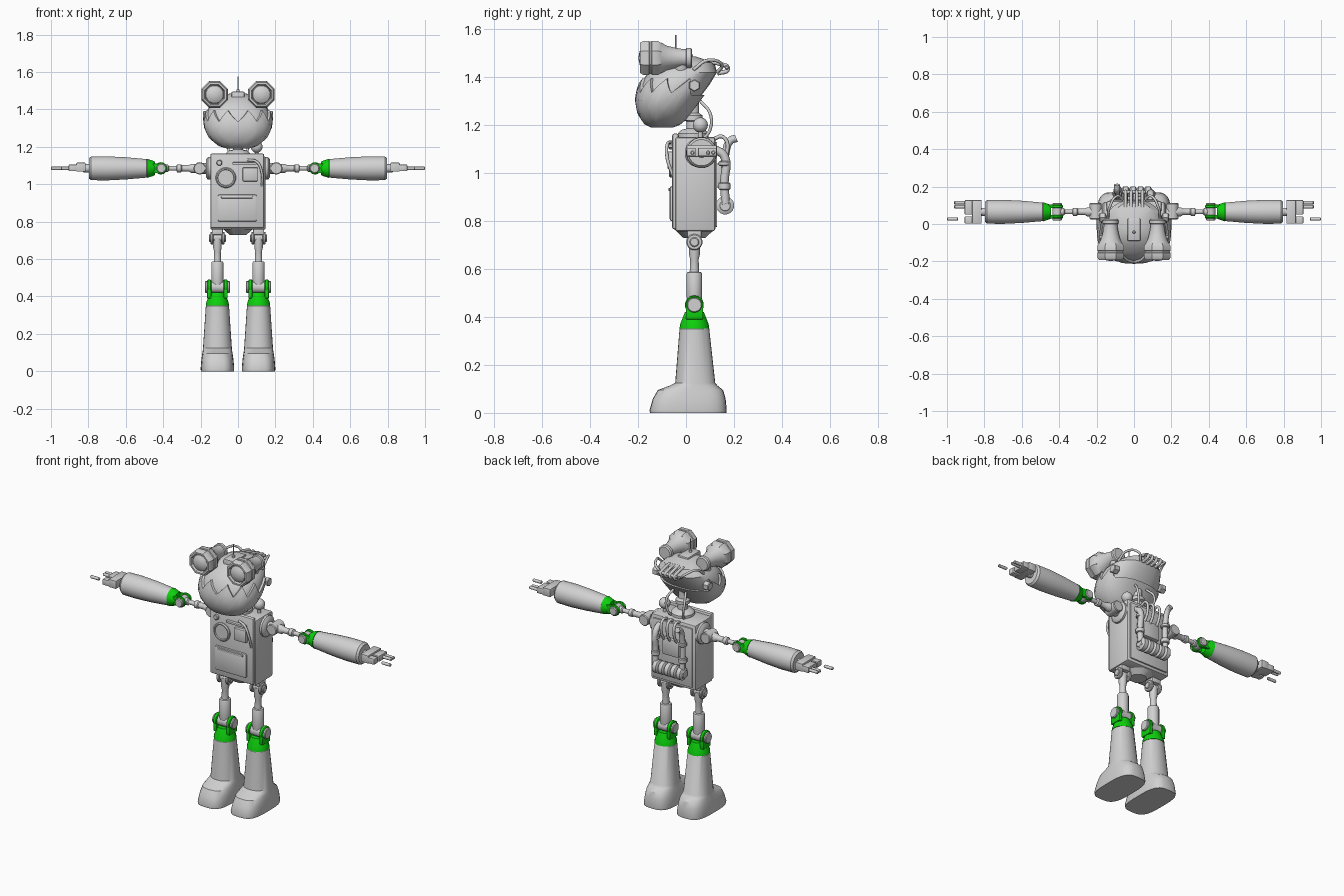
import bpy, bmesh, math
from mathutils import Vector

if "Cube" in bpy.data.objects:
    bpy.data.objects.remove(bpy.data.objects["Cube"], do_unlink=True)


def material(name, rgb):
    m = bpy.data.materials.new(name)
    m.use_nodes = True
    m.diffuse_color = (*rgb, 1)
    m.node_tree.nodes["Principled BSDF"].inputs["Base Color"].default_value = (*rgb, 1)
    return m


GREY = material("light grey", (0.64, 0.64, 0.64))
GREEN = material("bright green", (0.004, 0.64, 0.004))


def finish(name, bm, mat, angle=35):
    bmesh.ops.recalc_face_normals(bm, faces=bm.faces)
    mesh = bpy.data.meshes.new(name)
    bm.to_mesh(mesh)
    bm.free()
    mesh.materials.append(mat)
    ob = bpy.data.objects.new(name, mesh)
    bpy.context.collection.objects.link(ob)
    bpy.ops.object.select_all(action='DESELECT')
    bpy.context.view_layer.objects.active = ob
    ob.select_set(True)
    bpy.ops.object.shade_smooth_by_angle(angle=math.radians(angle))
    return ob


def loft(name, rings, mat=GREY, angle=35, caps=True):
    bm = bmesh.new()
    loops = [[bm.verts.new(p) for p in ring] for ring in rings]
    n = len(loops[0])
    for a, b in zip(loops, loops[1:]):
        for i in range(n):
            j = (i + 1) % n
            bm.faces.new((a[i], a[j], b[j], b[i]))
    if caps:
        bm.faces.new(loops[0])
        bm.faces.new(loops[-1])
    return finish(name, bm, mat, angle)


def lathe(name, origin, axis, profile, mat=GREY, seg=16):
    """Turn (radius, distance) pairs around an axis."""
    q = Vector(axis).to_track_quat('Z', 'Y')
    rings = []
    for r, t in profile:
        turn = [math.tau * (i + 0.5) / seg for i in range(seg)]
        rings.append([Vector(origin) + q @ Vector((r * math.cos(a), r * math.sin(a), t)) for a in turn])
    return loft(name, rings, mat)


def rod(name, p1, p2, r, mat=GREY, seg=14, bevel=0.004):
    d = Vector(p2) - Vector(p1)
    n = d.length
    prof = [(r - bevel, 0), (r, bevel), (r, n - bevel), (r - bevel, n)]
    return lathe(name, p1, d, prof, mat, seg)


def ball(name, p, r):
    steps = [math.pi * (i + 0.2) / 8.4 for i in range(9)]
    return lathe(name, p, (0, 0, 1), [(r * math.sin(a), -r * math.cos(a)) for a in steps])


def box(name, lo, hi, bevel=0.006, mat=GREY):
    bm = bmesh.new()
    bmesh.ops.create_cube(bm, size=1)
    lo, hi = Vector(lo), Vector(hi)
    for v in bm.verts:
        v.co = (lo + hi) / 2 + v.co * (hi - lo)
    if bevel:
        bmesh.ops.bevel(bm, geom=bm.edges[:], offset=bevel, segments=2, affect='EDGES', profile=0.5)
    return finish(name, bm, mat)


def tube(name, points, r):
    c = bpy.data.curves.new(name, 'CURVE')
    c.dimensions = '3D'
    c.bevel_depth, c.bevel_resolution, c.resolution_u = r, 2, 6
    c.use_fill_caps = True
    s = c.splines.new('BEZIER')
    s.bezier_points.add(len(points) - 1)
    for bp, p in zip(s.bezier_points, points):
        bp.co = p
        bp.handle_left_type = bp.handle_right_type = 'AUTO'
    c.materials.append(GREY)
    ob = bpy.data.objects.new(name, c)
    bpy.context.collection.objects.link(ob)


def oval(a, z, w, yf, yb, e, x=0):
    """Point on a squared oval; angle 0 is the front."""
    power = lambda v: math.copysign(abs(v) ** e, v)
    return Vector((x + w * power(math.sin(a)), (yf + yb) / 2 - (yb - yf) / 2 * power(math.cos(a)), z))


def angles(n):
    return [math.tau * i / n for i in range(n)]


# Head: heights with half width, front and back
HEAD = [(1.19, .05, -.14, -.06), (1.205, .1, -.17, -.02), (1.25, .152, -.198, .015),
        (1.31, .178, -.208, .06), (1.37, .178, -.195, .105), (1.42, .16, -.165, .135),
        (1.46, .115, -.11, .125), (1.485, .05, -.06, .05)]


def head_point(a, z, grow=0.0):
    for lo, hi in zip(HEAD, HEAD[1:]):
        if z <= hi[0]:
            break
    t = (z - lo[0]) / (hi[0] - lo[0])
    w, yf, yb = [p + (q - p) * t for p, q in zip(lo[1:], hi[1:])]
    return oval(a, z, w + grow, yf - grow, yb + grow, 0.85)


loft("head_shell", [[head_point(a, h[0], -0.006) for a in angles(24)] for h in HEAD])


def mask_top(a):
    a = abs((a + math.pi) % math.tau - math.pi)
    period = math.radians(30)
    if a > math.radians(120):
        return 1.325
    return 1.335 + 0.06 * (1 - abs((a / period) % 1 * 2 - 1))


rows = [0, .08, .22, .4, .6, .8, 1]
mask = [[head_point(a, 1.19 + (mask_top(a) - 1.19) * t, 0.006) for a in angles(72)] for t in rows]
mask.append([head_point(a, mask_top(a), -0.008) for a in angles(72)])
loft("jaw_mask", mask, caps=False)
box("brow_block", (-.035, -.09, 1.44), (.035, .03, 1.495))
rod("antenna_base", (0, -.043, 1.485), (0, -.043, 1.51), .008)
rod("antenna", (0, -.043, 1.49), (0, -.043, 1.575), .003, bevel=.001)

# Vent rack on the back of the head
for x in (-.045, -.015, .015, .045):
    tube("head_vent", [(x, .09, 1.465), (x, .14, 1.455), (x, .175, 1.435), (x, .13, 1.415)], .009)
rod("vent_bar", (-.065, .17, 1.44), (.065, .17, 1.44), .009)

for s in (-1, 1):
    # Eyes: eight-sided barrel, smooth horn and domed lens
    eye = (s * .125, 0, 1.48)
    lathe("eye_barrel", eye, (0, 1, 0), [(.05, -.17), (.058, -.192), (.068, -.192), (.077, -.178), (.077, -.155),
          (.073, -.152), (.073, -.145), (.077, -.142), (.077, -.118), (.066, -.102)], seg=8)
    lathe("eye_horn", eye, (0, 1, 0), [(.066, -.105), (.052, -.08), (.043, -.045), (.037, -.01),
          (.037, .0), (.043, .003), (.043, .02), (.036, .026)])
    lathe("eye_lens", eye, (0, 1, 0), [(.01, -.197), (.03, -.193), (.047, -.183), (.055, -.165)])
    rod("eye_mount", (s * .11, -.02, 1.40), (s * .12, -.02, 1.46), .03)
    # Side bolts and cheek cables
    rod("ear_bolt", (s * .15, .035, 1.365), (s * .187, .035, 1.365), .026, seg=6)
    tube("head_cable", [(s * .14, .03, 1.43), (s * .13, .09, 1.47), (s * .09, .15, 1.45), (s * .06, .13, 1.42)], .007)
    tube("neck_cable", [(s * .04, .06, 1.3), (s * .06, .1, 1.25), (s * .05, .1, 1.18), (s * .04, .07, 1.14)], .007)

# Neck
lathe("neck", (0, .03, 0), (0, 0, 1), [(.065, 1.14), (.065, 1.165), (.05, 1.18), (.028, 1.185), (.028, 1.215),
      (.04, 1.22), (.04, 1.24), (.025, 1.25), (.025, 1.32)])
rod("lever_stem", (.1, .06, 1.13), (.1, .06, 1.18), .01)
ball("lever_knob", (.1, .06, 1.2), .032)

# Torso
box("torso", (-.148, -.045, .757), (.148, .122, 1.15), .01)
box("front_plate", (-.148, -.058, .765), (.14, -.03, 1.165), .01)
box("belly_door", (-.108, -.068, .8), (.1, -.05, .945), .008)
box("door_handle", (-.09, -.074, .925), (.08, -.06, .937), .003)
lathe("round_gauge", (-.065, 0, 1.035), (0, -1, 0), [(.055, .05), (.055, .064), (.05, .07), (.044, .07), (.042, .063)], seg=20)
box("chest_box", (.025, -.077, 1.015), (.105, -.05, 1.09), .006)
box("chest_bar", (-.03, -.075, 1.105), (.1, -.05, 1.118), .003)
rod("chest_knob", (-.1, -.05, 1.115), (-.1, -.072, 1.115), .016)
tube("chest_hose", [(.05, -.06, 1.13), (.1, -.078, 1.12), (.128, -.078, 1.06), (.128, -.055, .99)], .007)
lathe("pelvis", (0, .035, 0), (0, 0, 1), [(.05, .73), (.09, .765)], seg=8)

# Back pipes and ribbed tank
for i, x in enumerate((-.085, -.045, -.005, .035, .075)):
    lathe("tank_rib", (x, .163, .865), (1, 0, 0), [(.026, -.02), (.038, -.012), (.038, .012), (.026, .02)])
rod("tank_core", (-.11, .163, .865), (.1, .163, .865), .026)
tube("tall_pipe", [(-.09, .21, 1.145), (-.09, .185, 1.135), (-.09, .165, 1.08), (-.09, .16, .96), (-.09, .165, .87)], .016)
tube("side_pipe", [(.09, .12, 1.1), (.09, .16, 1.07), (.09, .16, .96), (.09, .165, .87)], .018)
for x in (-.09, .09):
    rod("pipe_collar", (x, .16, .93), (x, .16, .96), .025)
    rod("pipe_collar", (x, .16, 1.03), (x, .16, 1.05), .024)
for x in (-.04, .005, .045):
    tube("back_wire", [(x, .11, 1.14), (x, .155, 1.15), (x, .17, 1.08), (x, .12, 1.0)], .008)
box("back_box", (-.055, .115, .94), (.055, .15, 1.04))
box("back_plate", (-.13, .118, .775), (.13, .13, 1.13), .004)

for s in (-1, 1):
    # Arm: shoulder, upper rod and elbow
    Y, Z = .065, 1.085
    at = lambda x, y=Y, z=Z: (s * x, y, z)
    lathe("shoulder_disc", at(0, .056), (s, 0, 0), [(.062, .14), (.062, .16), (.05, .17), (.03, .172), (.03, .19)])
    rod("shoulder_pivot", at(.205, .025), at(.205, .112), .033)
    lathe("upper_arm", at(0), (s, 0, 0), [(.025, .2), (.025, .25), (.017, .262), (.017, .3), (.022, .305),
          (.022, .325), (.013, .33), (.013, .37), (.02, .375), (.02, .41)])
    rod("elbow_pivot", at(.41, .018), at(.41, .112), .026)
    for y in (.03, .085):
        rod("elbow_lug", at(.412, y), at(.412, y + .018), .033, GREEN)
        box("elbow_arm", (min(s * .41, s * .46), y, 1.06), (max(s * .41, s * .46), y + .018, 1.11), .003, GREEN)
    lathe("elbow_cuff", at(0), (s, 0, 0), [(.036, .445), (.042, .455), (.052, .487)], GREEN)
    lathe("forearm", at(0), (s, 0, 0), [(.046, .485), (.05, .488), (.06, .6), (.065, .7), (.064, .785), (.055, .797)], seg=20)
    # Hand: palm, tabs and fingers
    rod("wrist", at(.79), at(.83), .022)

    def hand_box(name, x1, x2, y1, y2, z1, z2):
        box(name, (min(s * x1, s * x2), y1, z1), (max(s * x1, s * x2), y2, z2), .004)

    hand_box("palm", .815, .865, .002, .128, 1.067, 1.115)
    hand_box("palm_tab", .86, .905, .002, .04, 1.07, 1.105)
    hand_box("palm_tab", .86, .905, .05, .128, 1.07, 1.105)
    for y in (.092, .114):
        rod("finger", at(.89, y), at(.962, y), .009)
    rod("finger_tip", at(.94, .027), at(1.0, .027), .009)

    # Leg: hip, thigh and knee
    X, LY = s * .11, .035
    for dx in (-.038, .022):
        rod("hip_lug", (X + dx, LY, .712), (X + dx + .016, LY, .712), .034)
    rod("hip_pivot", (X - .046, LY, .712), (X + .046, LY, .712), .02)
    box("hip_mount", (X - .03, .005, .73), (X + .03, .065, .765))
    lathe("thigh", (X, LY, 0), (0, 0, 1), [(.026, .44), (.033, .485), (.033, .58), (.03, .586), (.02, .588),
          (.018, .64), (.023, .66), (.023, .715)])
    rod("knee_pivot", (X - .067, LY, .45), (X + .067, LY, .45), .032)
    for dx in (-.055, .033):
        rod("knee_lug", (X + dx, LY, .45), (X + dx + .022, LY, .45), .04, GREEN)
        box("knee_arm", (X + dx, LY - .036, .39), (X + dx + .022, LY + .036, .45), .003, GREEN)
    lathe("knee_cuff", (X, LY, 0), (0, 0, 1), [(.04, .42), (.046, .405), (.06, .37), (.063, .352)], GREEN, 20)
    # Boot
    boot = [(0, .088, -.15, .168, .6), (.012, .09, -.152, .17, .6), (.06, .086, -.138, .165, .65),
            (.095, .081, -.118, .155, .7), (.113, .078, -.07, .132, .8), (.125, .077, -.045, .122, .9),
            (.35, .062, -.027, .097, 1), (.358, .055, -.02, .09, 1)]
    loft("boot", [[oval(a, z, w, yf, yb, e, X) for a in angles(28)] for z, w, yf, yb, e in boot])
